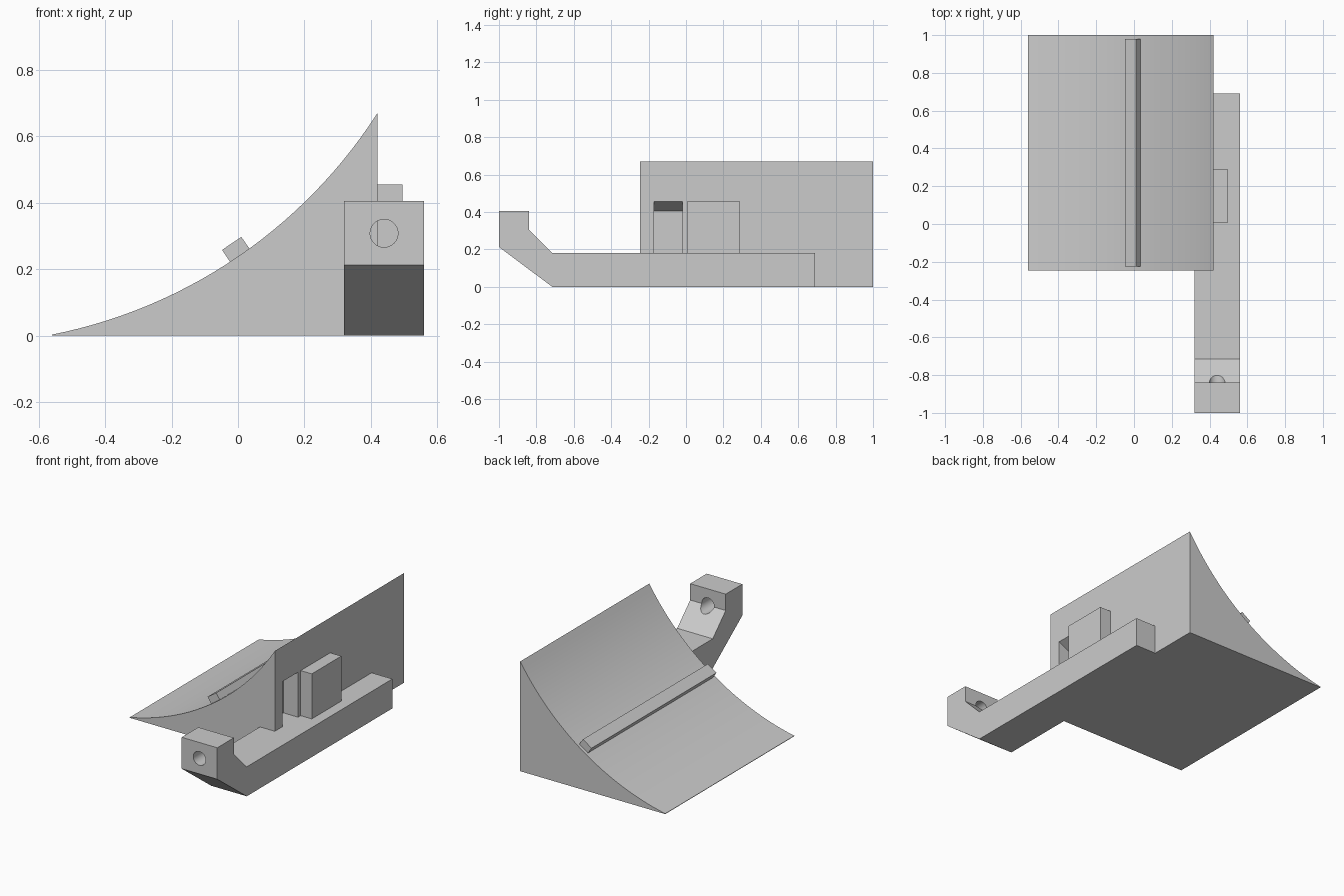
import bpy, bmesh, math

cube = bpy.data.objects.get("Cube")
if cube:
    bpy.data.objects.remove(cube, do_unlink=True)

GREY = (0.6, 0.6, 0.6, 1)
plastic = bpy.data.materials.new("plain grey")
plastic.use_nodes = True
plastic.diffuse_color = GREY
plastic.node_tree.nodes["Principled BSDF"].inputs["Base Color"].default_value = GREY


def prism(name, profile, axis, lo, hi):
    """Extrude a 2D profile along an axis: 'y' takes (x, z), 'x' takes (y, z)."""
    def place(p, d):
        return (p[0], d, p[1]) if axis == "y" else (d, p[0], p[1])
    bm = bmesh.new()
    face = bm.faces.new([bm.verts.new(place(p, lo)) for p in profile])
    ext = bmesh.ops.extrude_face_region(bm, geom=[face])
    shift = place((0, 0), hi - lo)
    bmesh.ops.translate(bm, vec=shift,
                        verts=[g for g in ext["geom"] if isinstance(g, bmesh.types.BMVert)])
    bmesh.ops.recalc_face_normals(bm, faces=bm.faces)
    mesh = bpy.data.meshes.new(name)
    bm.to_mesh(mesh)
    bm.free()
    mesh.materials.append(plastic)
    obj = bpy.data.objects.new(name, mesh)
    bpy.context.collection.objects.link(obj)
    return obj


def rect(a0, a1, b0, b1):
    return [(a0, b0), (a1, b0), (a1, b1), (a0, b1)]


def activate(obj):
    bpy.ops.object.select_all(action="DESELECT")
    obj.select_set(True)
    bpy.context.view_layer.objects.active = obj


def cut(obj, cutter):
    cutter.hide_render = True
    mod = obj.modifiers.new("cut", "BOOLEAN")
    mod.operation = "DIFFERENCE"
    mod.solver = "EXACT"
    mod.object = cutter
    activate(obj)
    bpy.ops.object.modifier_apply(modifier=mod.name)
    bpy.data.objects.remove(cutter, do_unlink=True)


# Ramp: concave circular arc over a flat base
CX, CZ, R = -0.8545, 1.489, 1.515
WALL = 0.42
a0, a1 = math.asin((-0.56 - CX) / R), math.asin((WALL - CX) / R)
STEPS = 28
arc = []
for i in range(STEPS + 1):
    a = a0 + (a1 - a0) * i / STEPS
    arc.append((CX + R * math.sin(a), CZ - R * math.cos(a)))
ramp = prism("curved_ramp", [(-0.56, 0), *arc, (WALL, 0)], "y", -0.245, 1)

# Pocket in the side wall, with a sloping ceiling
pocket = [(0.32, 0.18), (0.5, 0.18), (0.5, 0.495), (0.32, 0.405)]
cut(ramp, prism("pocket_cutter", pocket, "y", -0.17, -0.02))

# Side arm with a raised front head, notched around the ramp
side = [(-1, 0.405), (-0.84, 0.405), (-0.84, 0.305), (-0.715, 0.18),
        (0.69, 0.18), (0.69, 0), (-0.715, 0), (-1, 0.213)]
arm = prism("side_arm", side, "x", 0.32, 0.56)
cut(arm, prism("notch_cutter", rect(0.2, WALL, -0.1, 0.6), "y", -0.245, 1.1))

# Round hole through the head
circle = [(0.44 + 0.042 * math.cos(t * math.tau / 32),
           0.308 + 0.042 * math.sin(t * math.tau / 32)) for t in range(32)]
cut(arm, prism("hole_cutter", circle, "y", -1.1, -0.7))

# Block on the side wall
prism("side_block", rect(WALL, 0.495, 0.18, 0.455), "y", 0.005, 0.29)

# Tilted rail across the ramp surface
rail = [(-0.048, 0.258), (0.01, 0.297), (0.037, 0.258), (-0.022, 0.219)]
prism("ramp_rail", rail, "y", -0.225, 0.98)

# Smooth the curved surfaces, keeping edges sharp
for obj in (ramp, arm):
    activate(obj)
    bpy.ops.object.shade_smooth_by_angle(angle=math.radians(20))
